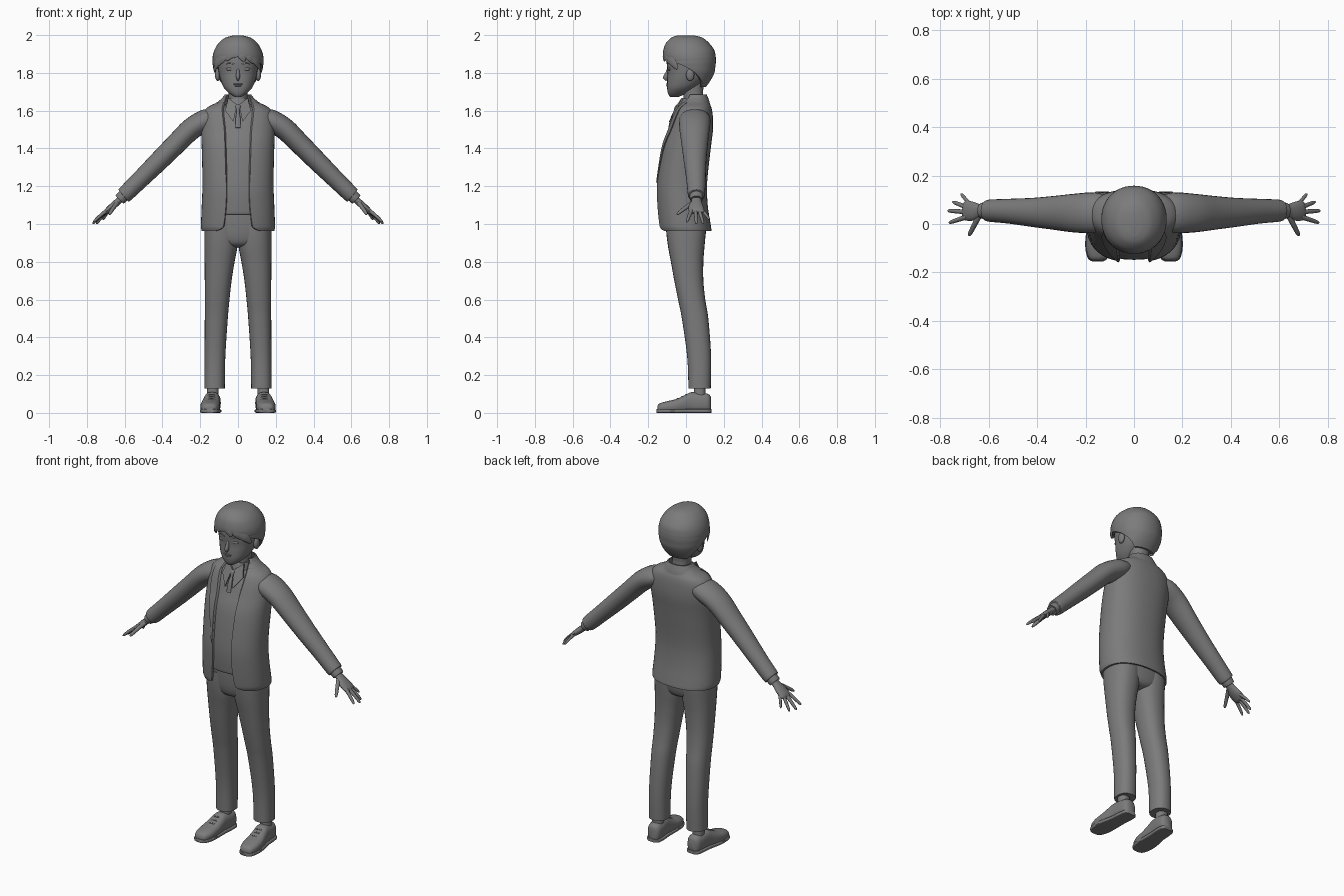
import bpy, bmesh, math
from mathutils import Vector as V

grey = bpy.data.materials.new("plain grey")
grey.diffuse_color = (0.2, 0.2, 0.2, 1)


def finish(name, bm, mirror=False):
    bmesh.ops.remove_doubles(bm, verts=bm.verts, dist=0.0002)
    bmesh.ops.recalc_face_normals(bm, faces=bm.faces)
    me = bpy.data.meshes.new(name)
    bm.to_mesh(me)
    bm.free()
    me.materials.append(grey)
    ob = bpy.data.objects.new(name, me)
    bpy.context.collection.objects.link(ob)
    if mirror:
        ob.modifiers.new("mirror", 'MIRROR')
    return ob


def skin(name, rings, mirror=False, sub=4):
    """Smooth surface through closed rings of equal point count, capped."""
    fine = []
    for i in range(len(rings) - 1):
        a, b, c, d = (rings[max(0, min(len(rings) - 1, i + k))] for k in (-1, 0, 1, 2))
        for s in range(sub):
            t = s / sub
            fine.append([0.5 * (2 * q + (r - p) * t + (2 * p - 5 * q + 4 * r - w) * t * t
                                + (3 * q - p - 3 * r + w) * t ** 3)
                         for p, q, r, w in zip(a, b, c, d)])
    fine.append(rings[-1])
    bm = bmesh.new()
    vs = [[bm.verts.new(p) for p in r] for r in fine]
    n = len(vs[0])
    for r0, r1 in zip(vs, vs[1:]):
        for j in range(n):
            k = (j + 1) % n
            bm.faces.new((r0[j], r0[k], r1[k], r1[j]))
    bm.faces.new(vs[0])
    bm.faces.new(vs[-1])
    return finish(name, bm, mirror)


def spow(v, e):
    return math.copysign(abs(v) ** e, v)


def oval(z, x0, x1, y0, y1, n=28, p=2.3):
    """Horizontal rounded ring given by its bounds."""
    return [V(((x0 + x1) / 2 + (x1 - x0) / 2 * spow(math.sin(t), 2 / p),
               (y0 + y1) / 2 - (y1 - y0) / 2 * spow(math.cos(t), 2 / p), z))
            for t in (math.tau * j / n for j in range(n))]


def arc(z, a, yf, yb, t0, t1, so=1.0, si=0.94, n=40, p=2.3):
    """Thick open band, angles measured from the front."""
    c, h = (yf + yb) / 2, (yb - yf) / 2
    ts = [t0 + (t1 - t0) * j / n for j in range(n + 1)]

    def pt(t, s):
        return V((s * a * spow(math.sin(t), 2 / p), c - s * h * spow(math.cos(t), 2 / p), z))
    return [pt(t, so) for t in ts] + [pt(t, si) for t in reversed(ts)]


def tube(name, pts, ref=(0, 1, 0), mirror=False, n=16):
    """Points (x, y, z, ru, rv); rv lies along ref."""
    ps, rings = [V(p[:3]) for p in pts], []
    for i, p in enumerate(pts):
        T = (ps[min(i + 1, len(ps) - 1)] - ps[max(i - 1, 0)]).normalized()
        u = T.cross(V(ref)).normalized()
        v = u.cross(T)
        rings.append([ps[i] + u * p[3] * math.cos(t) + v * p[4] * math.sin(t)
                      for t in (math.tau * j / n for j in range(n))])
    return skin(name, rings, mirror)


def ball(name, loc, size, mirror=False):
    bm = bmesh.new()
    bmesh.ops.create_uvsphere(bm, u_segments=20, v_segments=12, radius=1)
    for v in bm.verts:
        v.co = V([l + s * c for l, s, c in zip(loc, size, v.co)])
    return finish(name, bm, mirror)


def stack(name, rows):
    return skin(name, [oval(z, -a, a, f, b) for z, a, f, b in rows])


# Head, neck and face
stack("head", [(1.673, .018, -.085, -.04), (1.69, .045, -.095, .0), (1.72, .074, -.1, .05),
               (1.76, .092, -.1, .1), (1.8, .102, -.098, .125), (1.85, .107, -.102, .132),
               (1.9, .104, -.098, .125), (1.95, .075, -.075, .09), (1.97, .04, -.04, .05)])
stack("neck", [(1.58, .055, -.02, .1), (1.65, .05, -.012, .095), (1.7, .05, -.015, .09),
               (1.76, .055, -.02, .1)])
tube("nose", [(0, -.09, 1.83, .005, .006), (0, -.1, 1.8, .009, .009),
              (0, -.107, 1.775, .01, .015), (0, -.1, 1.76, .004, .008)])
ball("upper_lip", (0, -.098, 1.741, ), (.026, .008, .004))
ball("lower_lip", (0, -.097, 1.732), (.019, .008, .005))
ball("eyes", (.042, -.088, 1.82), (.021, .008, .009), True)
tube("eyebrows", [(.02, -.099, 1.846, .003, .003), (.045, -.094, 1.851, .004, .003),
                  (.068, -.079, 1.845, .002, .002)], (0, 1, 0), True, 8)
ball("ears", (.108, .022, 1.79), (.014, .022, .033), True)

# Hair cap, open over the face, with fringe locks
hair = [(1.725, .085, -.03, .105, 130), (1.76, .11, -.06, .13, 118), (1.8, .125, -.09, .15, 98),
        (1.83, .132, -.105, .155, 80), (1.855, .135, -.115, .158, 56), (1.872, .135, -.12, .158, 25),
        (1.887, .134, -.122, .157, 0), (1.92, .125, -.12, .15, 0), (1.955, .105, -.108, .125, 0),
        (1.985, .07, -.08, .09, 0), (1.997, .03, -.05, .05, 0)]
skin("hair", [arc(z, a, f, b, math.radians(d), math.tau - math.radians(d), 1, .85, p=2.1)
              for z, a, f, b, d in hair])
for ta, tb, zb in ((-.1, -.5, 1.865), (-.2, -.95, 1.84), (-.3, -1.3, 1.81),
                   (.05, .25, 1.86), (.15, .7, 1.85), (.25, 1.1, 1.82)):
    pts = []
    for s, w in ((0, .006), (.3, .022), (.65, .025), (.9, .014), (1, .004)):
        t, z = ta + (tb - ta) * s, 1.955 + (zb - 1.955) * s
        k = .98 * math.sqrt(1 - (max(z - 1.87, 0) / .135) ** 2)
        pts.append((.134 * k * math.sin(t), .018 - .139 * k * math.cos(t), z, w, .3 * w))
    tm = (ta + tb) / 2
    tube("fringe_lock", pts, (math.sin(tm), -math.cos(tm), .3), n=12)

# Jumper, shirt collar and tie
stack("jumper", [(1.05, .178, -.137, .115), (1.07, .176, -.143, .11), (1.2, .174, -.147, .1),
                 (1.4, .176, -.121, .12), (1.5, .18, -.087, .13), (1.57, .165, -.06, .13),
                 (1.61, .12, -.035, .12), (1.625, .07, -.02, .1)])
stack("shirt_collar", [(1.6, .066, -.038, .105), (1.64, .06, -.027, .1), (1.665, .055, -.018, .097)])
bm = bmesh.new()
flap = [(.006, -.042, 1.632), (.052, -.018, 1.668), (.068, -.045, 1.6), (.024, -.086, 1.54)]
back, front = ([bm.verts.new((x, y - o, z)) for x, y, z in flap] for o in (-.004, .005))
bm.faces.new(back)
bm.faces.new(front)
for j in range(4):
    k = (j + 1) % 4
    bm.faces.new((back[j], back[k], front[k], front[j]))
finish("collar_flaps", bm, True)
tube("tie", [(0, -.046, 1.63, .004, .011), (0, -.053, 1.618, .007, .013),
             (0, -.06, 1.595, .006, .008), (0, -.076, 1.56, .006, .013),
             (0, -.09, 1.51, .004, .014)], (1, 0, 0))

# Open jacket with lapels and collar: z, half width, front, back, half opening, lapel reach
jacket = [(.962, .192, -.138, .135, .125, 0), (.975, .195, -.143, .134, .09, 0),
          (1.0, .196, -.148, .13, .075, 0), (1.1, .192, -.156, .115, .064, 0),
          (1.22, .188, -.157, .112, .061, .066), (1.4, .192, -.13, .131, .066, .1),
          (1.5, .195, -.096, .143, .07, .122), (1.57, .19, -.071, .142, .078, .128),
          (1.615, .165, -.05, .135, .08, .12), (1.645, .11, -.025, .122, .072, .098)]


def front_angle(x, a):
    return math.asin((x / a) ** 1.15)


rows = []
for z, a, f, b, xo, _ in jacket + [(1.68, .07, .0, .108, .062, 0)]:
    t = front_angle(xo, a)
    rows.append(arc(z, a, f, b, t, math.tau - t))
skin("jacket", rows)
skin("lapels", [arc(z, a, f, b, front_angle(xo, a), front_angle(xl, a), 1.045, .985, 8)
                for z, a, f, b, xo, xl in jacket if xl], True)
skin("jacket_collar", [arc(z, a, f, b, .95, math.tau - .95, 1, .9) for z, a, f, b in
                       ((1.632, .112, -.03, .128), (1.655, .092, -.02, .122), (1.685, .07, .0, .11))])

# Sleeves, cuffs and hands
tube("sleeves", [(.09, .05, 1.575, .03, .06), (.16, .047, 1.553, .058, .083),
                 (.245, .045, 1.505, .058, .08), (.33, .046, 1.422, .055, .07),
                 (.42, .048, 1.332, .052, .06), (.52, .053, 1.233, .047, .051),
                 (.595, .055, 1.16, .044, .046), (.607, .055, 1.15, .04, .042)], mirror=True, n=24)
tube("shirt_cuffs", [(.59, .055, 1.165, .034, .037), (.624, .055, 1.132, .031, .034),
                     (.627, .055, 1.129, .026, .03)], mirror=True)
tube("palms", [(.605, .055, 1.15, .02, .026), (.635, .055, 1.12, .018, .027),
               (.665, .053, 1.093, .018, .039), (.695, .056, 1.068, .014, .041),
               (.706, .058, 1.058, .007, .032)], mirror=True)
for name, base, tip, r in (("index_fingers", (.69, .03, 1.075), (.765, .005, 1.01), .0095),
                           ("middle_fingers", (.695, .05, 1.07), (.77, .055, 1.0), .0095),
                           ("ring_fingers", (.693, .07, 1.068), (.75, .092, 1.0), .009),
                           ("little_fingers", (.68, .083, 1.075), (.715, .125, 1.022), .008),
                           ("thumbs", (.64, .035, 1.11), (.682, -.048, 1.05), .011)):
    a, b = V(base), V(tip)
    tube(name, [(*(a.lerp(b, s) + V((0, 0, .012 * s * (1 - s)))), r * w, r * w)
                for s, w in ((0, 1.15), (.4, 1), (.8, .85), (.95, .6), (1, .2))], mirror=True, n=10)

# Trousers
stack("trouser_seat", [(.875, .03, -.04, .045), (.89, .11, -.082, .085), (.93, .168, -.1, .102),
                       (1.0, .178, -.108, .108), (1.08, .176, -.11, .106)])
skin("trouser_legs", [oval(*r) for r in (
    (.13, .07, .178, .013, .131), (.3, .067, .177, .006, .133), (.5, .054, .176, -.022, .118),
    (.6, .045, .176, -.042, .102), (.7, .034, .176, -.062, .092), (.8, .018, .177, -.08, .092),
    (.88, .003, .178, -.095, .098), (.95, .0, .178, -.104, .104), (1.02, .0, .177, -.108, .106))], True)

# Ankles, shoes, soles and laces
skin("ankles", [oval(z, .134 - r, .134 + r, .072 - r, .072 + r) for z, r in
                ((.06, .034), (.11, .031), (.16, .031))], True)
shoe = [(-.152, .15, .018, .034), (-.14, .15, .037, .05), (-.1, .148, .05, .062),
        (-.05, .146, .051, .074), (0, .141, .046, .097), (.03, .138, .043, .11),
        (.08, .134, .043, .106), (.118, .132, .038, .1), (.132, .131, .022, .085)]


def shoe_ring(y, x, w, h, p):
    return [V((x + w * spow(math.cos(t), 2 / p), y, h / 2 + h / 2 * spow(math.sin(t), 2 / p)))
            for t in (math.tau * j / 24 for j in range(24))]


skin("shoes", [shoe_ring(*r, 2.6) for r in shoe], True)
skin("soles", [shoe_ring(y * 1.02, x, w + .003, .02, 6) for y, x, w, _ in shoe], True)
for y, z in ((-.045, .075), (-.022, .086), (0, .097)):
    tube("laces", [(.141 + dx, y, z - dz, .004, .004) for dx, dz in
                   ((-.03, .014), (-.015, .002), (0, 0), (.015, .002), (.03, .014))],
         mirror=True, n=8)

# Smooth shading with sharp rims
bpy.ops.object.select_all(action='SELECT')
bpy.context.view_layer.objects.active = bpy.context.selected_objects[0]
bpy.ops.object.shade_smooth_by_angle(angle=math.radians(45))
